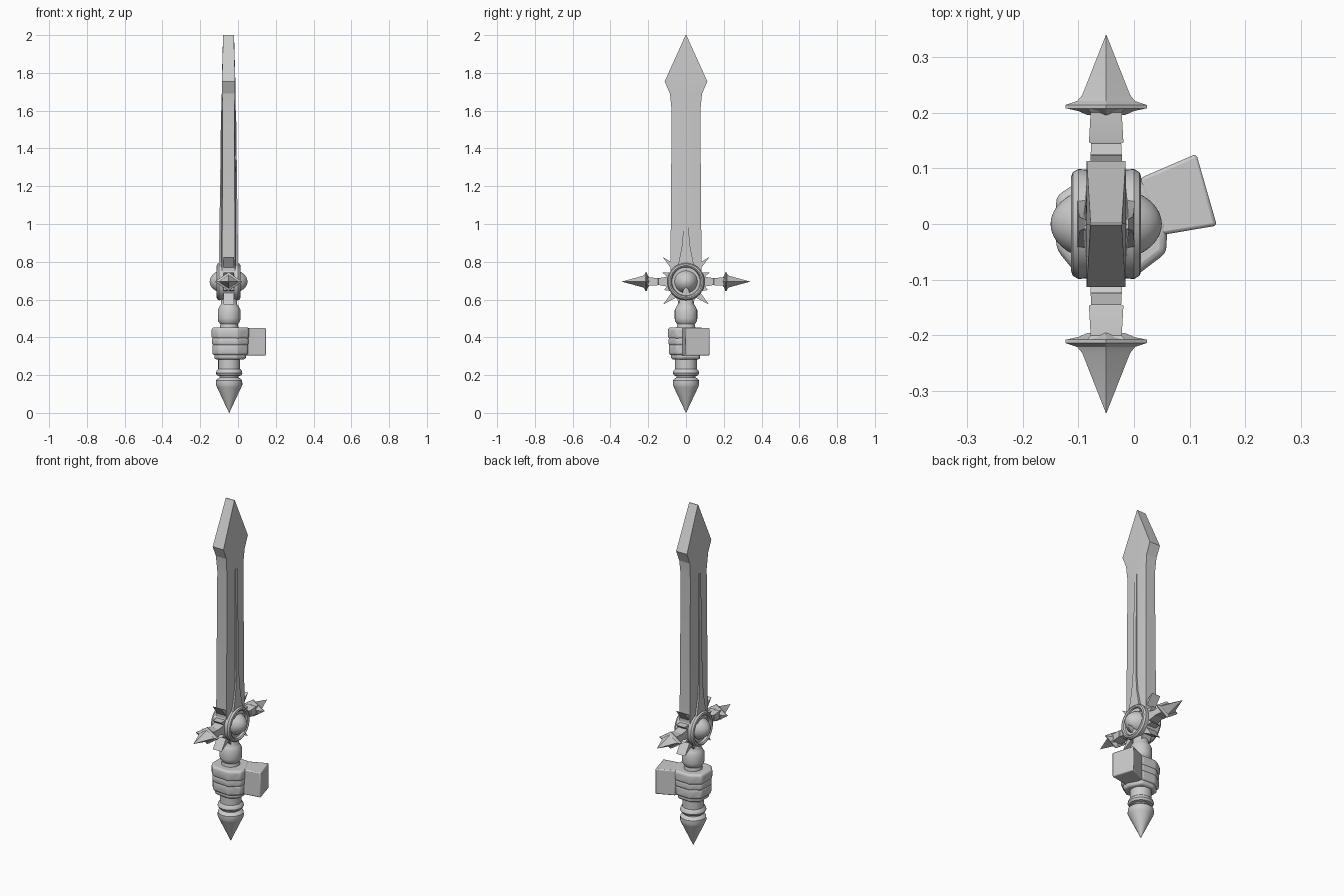
import bpy, bmesh, math
from mathutils import Matrix

if "Cube" in bpy.data.objects:
    bpy.data.objects.remove(bpy.data.objects["Cube"])

CX = -0.05          # sword axis in x
GZ = 0.695          # guard centre height


def finish(name, bm, smooth=35, bevel=0.0, segs=2):
    bmesh.ops.recalc_face_normals(bm, faces=bm.faces[:])
    me = bpy.data.meshes.new(name)
    bm.to_mesh(me)
    bm.free()
    for p in me.polygons:
        p.use_smooth = True
    me.set_sharp_from_angle(angle=math.radians(smooth))
    ob = bpy.data.objects.new(name, me)
    bpy.context.collection.objects.link(ob)
    if bevel:
        m = ob.modifiers.new("bevel", 'BEVEL')
        m.width, m.segments, m.limit_method = bevel, segs, 'ANGLE'
    return ob


def loft(name, rings, **kw):
    """Skin a list of equally sized point rings and cap the ends."""
    bm = bmesh.new()
    vs = [[bm.verts.new(p) for p in r] for r in rings]
    n = len(vs[0])
    for a, b in zip(vs, vs[1:]):
        for i in range(n):
            j = (i + 1) % n
            bm.faces.new((a[i], a[j], b[j], b[i]))
    bm.faces.new(vs[0])
    bm.faces.new(vs[-1])
    bmesh.ops.remove_doubles(bm, verts=bm.verts[:], dist=1e-5)
    return finish(name, bm, **kw)


def lathe(name, profile, mat, n=32, squash=1.0, **kw):
    """Revolve (radius, height) pairs about local z, then place by matrix."""
    rings = []
    for r, t in profile:
        r = max(r, 0.0005)
        rings.append([mat @ Matrix.Translation((r * math.cos(2 * math.pi * i / n),
                      squash * r * math.sin(2 * math.pi * i / n), t)).to_translation()
                      for i in range(n)])
    return loft(name, rings, **kw)


def slab(name, pts, half, **kw):
    """Outline in y,z given thickness along x around the sword axis."""
    return loft(name, [[(CX + s * half, y, z) for y, z in pts] for s in (-1, 1)], **kw)


# blade: hexagonal section, stations of z, half width, edge and centre half thickness
stations = [(0.65, .08, .034, .044), (0.80, .082, .034, .043), (1.60, .076, .031, .037),
            (1.69, .085, .034, .036), (1.755, .113, .035, .036), (2.0, .002, .028, .029)]
loft("blade", [[(CX - e, -w, z), (CX - c, 0, z), (CX - e, w, z),
                (CX + e, w, z), (CX + c, 0, z), (CX + e, -w, z)]
               for z, w, e, c in stations], smooth=15)

# raised central rib flaring toward the guard
ribs = [(0.74, .052, .052), (0.80, .038, .051), (0.88, .022, .050), (0.98, .013, .048), (1.60, .009, .040)]
loft("blade_rib", [[(CX - t, -w, z), (CX - t, w, z), (CX + t, w, z), (CX + t, -w, z)]
                   for z, w, t in ribs], smooth=25)

# spiked plate behind the guard disc
star = []
for ang, r in [(-20, .085), (0, .12), (20, .085), (30, .14), (38, .095), (47, .155), (60, .10),
               (90, .10)]:
    star.append((ang, r))
star = [(0, .10), (14, .10), (21, .135), (30, .098), (41, .10), (46.5, .18), (60, .10), (90, .10)]
low = [(-14, .10), (-21, .125), (-30, .098), (-38, .10), (-45, .172), (-58, .10), (-72, .118), (-90, .105)]
right = [p for p in reversed(low)] + star
angles = right + [(180 - a, r) for a, r in reversed(right[1:-1])]
slab("guard_spikes", [(r * math.cos(math.radians(a)), GZ + r * math.sin(math.radians(a)))
                      for a, r in angles], 0.028)

# round guard rim with recessed faces
TO_X = Matrix.Translation((CX, 0, GZ)) @ Matrix.Rotation(math.pi / 2, 4, 'Y')
half_rim = [(0, .046), (.074, .046), (.078, .058), (.085, .063), (.093, .060), (.099, .050), (.097, .03)]
lathe("guard_rim", half_rim + [(r, -t) for r, t in reversed(half_rim)], TO_X, n=48)

# domed boss, notched at its lower edge
dome = [(.068 * math.sin(math.pi * i / 20), .1 * math.cos(math.pi * i / 20)) for i in range(21)]
boss = lathe("guard_boss", dome, TO_X, n=40)
cutter = slab("boss_notch_cutter", [(-.024, .60), (.024, .60), (.014, .65), (0, .665), (-.014, .65)], 0.2)
cutter.hide_render = True
cutter.hide_viewport = False
cutter.display_type = 'WIRE'
mod = boss.modifiers.new("notch", 'BOOLEAN')
mod.operation, mod.object, mod.solver = 'DIFFERENCE', cutter, 'EXACT'

# guard arms and faceted spear ends on both sides
for side, label in ((1, "back"), (-1, "front")):
    arm = [(.08, .030, .030), (.145, .027, .018), (.147, .031, .019), (.20, .028, .022), (.208, .034, .03)]
    loft("guard_arm_" + label, [[(CX + a * x, side * y, GZ + b * h) for a, b in
                                 ((-1, -1), (1, -1), (1, 1), (-1, 1))] for y, x, h in arm], smooth=25)
    place = Matrix.Translation((CX, 0, GZ)) @ Matrix.Rotation(-side * math.pi / 2, 4, 'X')
    lathe("guard_point_" + label, [(.034, .196), (.050, .203), (.073, .208), (.073, .214),
          (.052, .221), (.043, .232), (0, .34)], place, n=4, squash=0.68, smooth=20)

# grip, collar and pommel turned as one piece
lathe("grip_and_pommel", [(0, 0), (.064, .135), (.070, .15), (.069, .172), (.060, .182), (.050, .187),
      (.050, .195), (.064, .198), (.070, .210), (.066, .224), (.058, .232), (.058, .29), (.05, .30),
      (.05, .45), (.046, .47), (.058, .485), (.060, .50), (.060, .545), (.050, .565), (.043, .575),
      (.043, .64)], Matrix.Translation((CX + .003, 0, 0)), n=24)

# fist: four stacked rounded fingers
hand = [(-.09, -.045), (-.055, -.088), (.05, -.096), (.108, -.052), (.11, .0),
        (.065, .086), (-.03, .09), (-.09, .05)]
for i, (z0, z1, s) in enumerate([(.283, .318, .84), (.306, .366, .95), (.356, .402, .97), (.392, .452, 1.0)]):
    loft("finger_%d" % (i + 1), [[(CX + x * s, y * s, z) for x, y in hand] for z in (z0, z1)],
         bevel=0.013, segs=3, smooth=50)

# square wrist block
wrist = [(.0, -.03), (.06, -.018), (.149, -.003), (.112, .126), (.012, .083)]
loft("wrist", [[(x, y, z) for x, y in wrist] for z in (.303, .45)], bevel=0.006)
